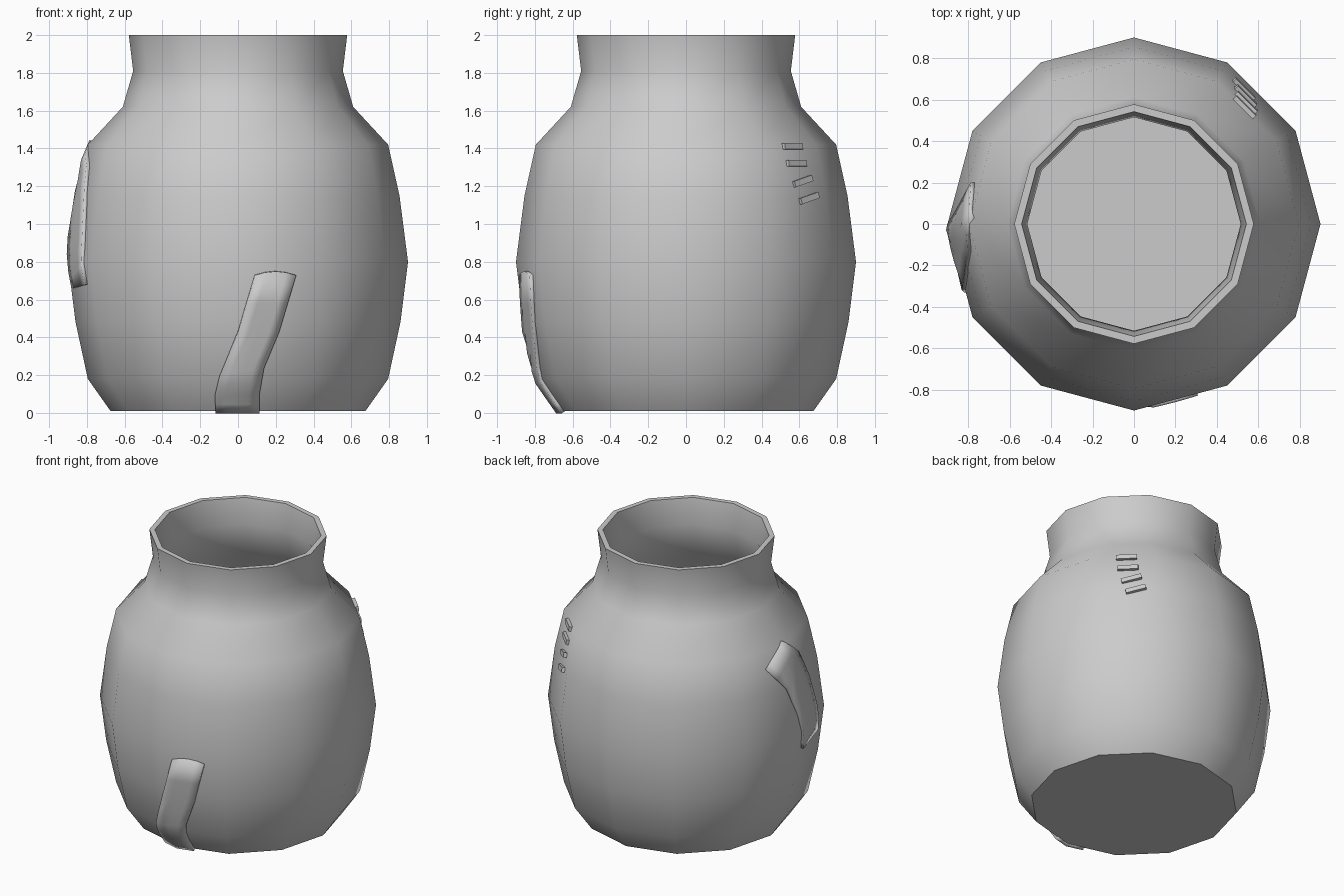
import bpy, bmesh, math
from mathutils import Matrix, Vector

if "Cube" in bpy.data.objects:
    bpy.data.objects.remove(bpy.data.objects["Cube"])

SIDES = 12
OUTER = [(0.675, 0.01), (0.795, 0.18), (0.86, 0.48), (0.9, 0.8), (0.855, 1.15),
         (0.795, 1.42), (0.61, 1.62), (0.555, 1.81), (0.578, 2.0)]
INNER = [(0.542, 2.0), (0.515, 1.82), (0.565, 1.6), (0.75, 1.39), (0.81, 1.15),
         (0.855, 0.8), (0.815, 0.48), (0.75, 0.2), (0.645, 0.05)]


def finish(name, bm, angle):
    mesh = bpy.data.meshes.new(name)
    bm.to_mesh(mesh)
    bm.free()
    obj = bpy.data.objects.new(name, mesh)
    bpy.context.collection.objects.link(obj)
    bpy.ops.object.select_all(action='DESELECT')
    obj.select_set(True)
    bpy.context.view_layer.objects.active = obj
    bpy.ops.object.shade_smooth_by_angle(angle=math.radians(angle))
    return obj


def radius(z):
    # Corner radius of the jar at height z
    for (r0, z0), (r1, z1) in zip(OUTER, OUTER[1:]):
        if z <= z1:
            return r0 + (r1 - r0) * (z - z0) / (z1 - z0)
    return OUTER[-1][0]


# Jar body: twelve-sided hollow lathe
bm = bmesh.new()
rings = []
for r, z in OUTER + INNER:
    rings.append([bm.verts.new((r * math.cos(a), r * math.sin(a), z))
                  for a in (math.tau * i / SIDES for i in range(SIDES))])
for low, high in zip(rings, rings[1:]):
    for i in range(SIDES):
        j = (i + 1) % SIDES
        bm.faces.new((low[i], low[j], high[j], high[i]))
bm.faces.new(rings[0][::-1])
bm.faces.new(rings[-1])
finish("jar_body", bm, 50)


def strap(name, edge_a, edge_b, turn, lift):
    # Curved band between two edges, laid on the surface below the -y corner
    bm = bmesh.new()
    cols, sub = 4, 2
    rows = []
    count = (len(edge_a) - 1) * sub
    for k in range(count + 1):
        i = min(k // sub, len(edge_a) - 2)
        t = k / sub - i
        a = Vector(edge_a[i]).lerp(Vector(edge_a[i + 1]), t)
        b = Vector(edge_b[i]).lerp(Vector(edge_b[i + 1]), t)
        row = []
        for c in range(cols + 1):
            s = c / cols
            u, z = a.lerp(b, s)
            if k == count:
                z += lift * math.sin(math.pi * s)
            y = -(radius(z) - abs(u) * math.tan(math.pi / SIDES)) - 0.006
            row.append(bm.verts.new((u, y, z)))
        rows.append(row)
    for p, q in zip(rows, rows[1:]):
        for c in range(cols):
            bm.faces.new((p[c], p[c + 1], q[c + 1], q[c]))
    bmesh.ops.rotate(bm, verts=bm.verts, cent=(0, 0, 0),
                     matrix=Matrix.Rotation(turn, 3, 'Z'))
    obj = finish(name, bm, 40)
    solid = obj.modifiers.new("thickness", 'SOLIDIFY')
    solid.thickness = 0.026
    solid.offset = 0


# Front strap rising from the base
strap("front_strap",
      [(-0.115, 0.005), (-0.12, 0.1), (-0.095, 0.2), (0.0, 0.43), (0.09, 0.73)],
      [(0.11, 0.005), (0.11, 0.1), (0.135, 0.24), (0.215, 0.43), (0.305, 0.73)],
      0, 0.02)

# Left strap, turned onto the -x side (u runs from back to front)
strap("left_strap",
      [(0.07, 0.66), (0.05, 0.75), (0.0, 0.93), (-0.07, 1.13), (-0.2, 1.3)],
      [(0.33, 0.68), (0.3, 0.88), (0.23, 1.1), (0.13, 1.31), (-0.03, 1.44)],
      -math.pi / 2, 0.0)

# Four raised tally bars on the back right facet
normal = Vector((1, 1, 0)).normalized()
tangent = Vector((-1, 1, 0)).normalized()
for n, (shift, z, tilt) in enumerate([(0.02, 1.41, 0), (0.03, 1.32, 0),
                                      (0.055, 1.225, 14), (0.085, 1.135, 14)]):
    dist = radius(z) * math.cos(math.pi / SIDES) + 0.004
    bm = bmesh.new()
    bmesh.ops.create_cube(bm, size=1)
    bmesh.ops.scale(bm, verts=bm.verts, vec=(0.03, 0.135, 0.033))
    turn = (Matrix.Rotation(math.pi / 4, 4, 'Z')
            @ Matrix.Rotation(math.radians(tilt), 4, 'X')
            @ Matrix.Rotation(math.radians(-9), 4, 'Y'))
    bm.transform(Matrix.Translation(normal * dist + tangent * shift + Vector((0, 0, z))) @ turn)
    finish(f"tally_bar_{n + 1}", bm, 30)
